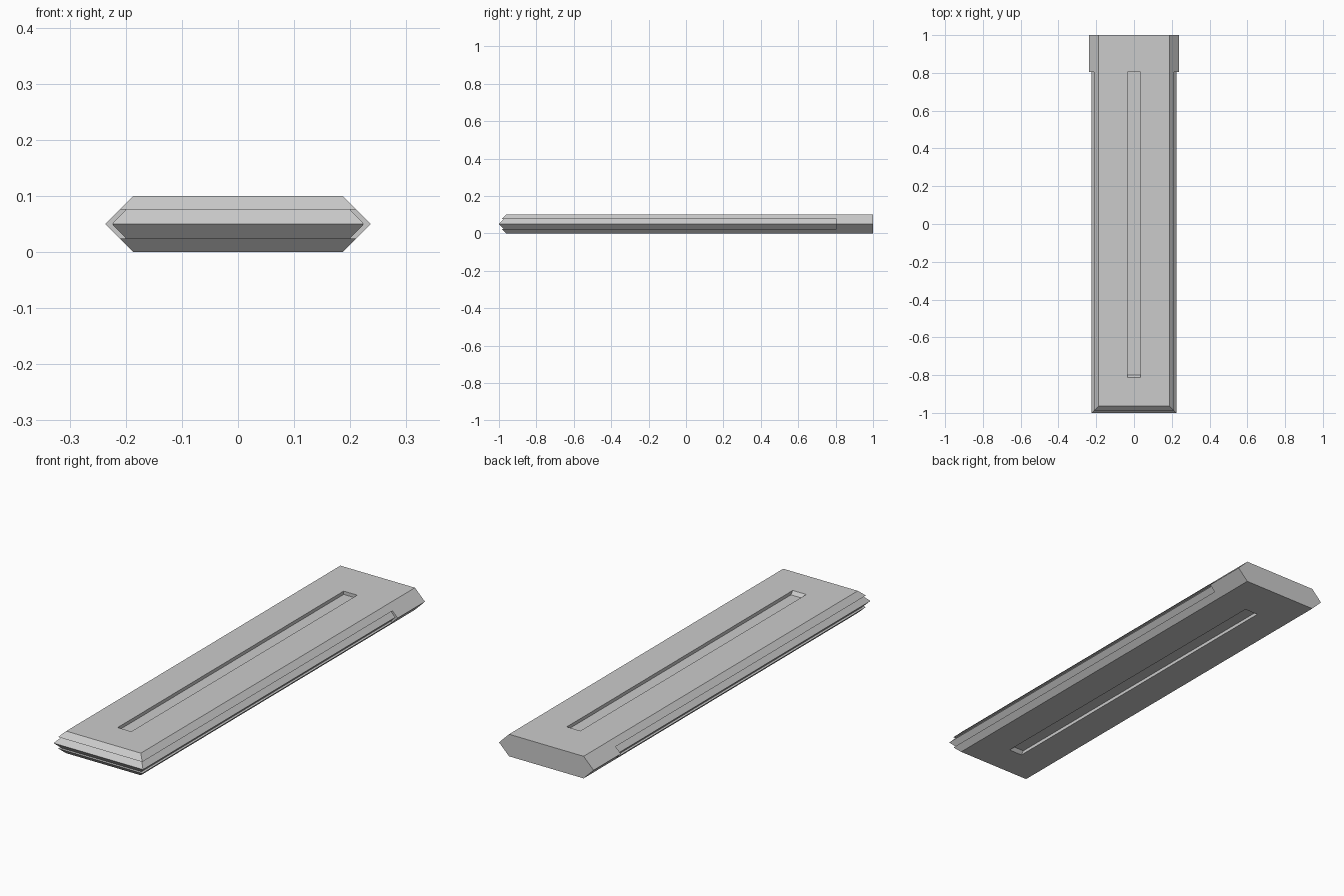
import bpy, bmesh

if "Cube" in bpy.data.objects:
    bpy.data.objects.remove(bpy.data.objects["Cube"])

MID, BACK, STEP = 0.05, 1.0, 0.805
bm = bmesh.new()


def face(*pts):
    bm.faces.new([bm.verts.new(p) for p in pts])


# Profile levels: (outward offset from the flat face edge, height above mid plane)
HALF, FRONT = 0.187, -0.963
levels = [(0, 0.05), (0.024, 0.026), (0.0125, 0.026), (0.0375, 0.0)]
tip = (0.05, 0.0)                      # edge of the plain rear end
slot_w, slot_f, slot_b, depth = 0.034, -0.813, 0.805, 0.015

for s in (1, -1):                      # upper and lower halves
    def P(x, y, h):
        return (x, y, MID + s * h)

    # Stepped bevels along the front and both sides
    for (o1, h1), (o2, h2) in zip(levels, levels[1:]):
        w1, w2, f1, f2 = HALF + o1, HALF + o2, FRONT - o1, FRONT - o2
        face(P(-w1, f1, h1), P(w1, f1, h1), P(w2, f2, h2), P(-w2, f2, h2))
        for m in (1, -1):
            face(P(m*w1, f1, h1), P(m*w1, STEP, h1), P(m*w2, STEP, h2), P(m*w2, f2, h2))

    # Plain bevel of the rear end, and the ledge where the step stops
    edge = [levels[0], levels[1], tip]
    for m in (1, -1):
        for (o1, h1), (o2, h2) in zip(edge, edge[1:]):
            a, b = m * (HALF + o1), m * (HALF + o2)
            face(P(a, STEP, h1), P(a, BACK, h1), P(b, BACK, h2), P(b, STEP, h2))
        face(*[P(m * (HALF + o), STEP, h) for o, h in levels[1:] + [tip]])

    # Flat face framing the slot, slot walls and floor
    outer = [(-HALF, FRONT), (HALF, FRONT), (HALF, BACK), (-HALF, BACK)]
    rim = [(-slot_w, slot_f), (slot_w, slot_f), (slot_w, slot_b), (-slot_w, slot_b)]
    floor = [(x, y + (0.013 if y < 0 else 0)) for x, y in rim]
    h = 0.05
    for i in range(4):
        j = (i + 1) % 4
        face(P(*outer[i], h), P(*outer[j], h), P(*rim[j], h), P(*rim[i], h))
        face(P(*rim[i], h), P(*rim[j], h), P(*floor[j], h - depth), P(*floor[i], h - depth))
    face(*[P(x, y, h - depth) for x, y in floor])

# Rear end cap
half = [(HALF + o, h) for o, h in edge]
right = half + [(x, -h) for x, h in half[1::-1]]
face(*[(x, BACK, MID + h) for x, h in right + [(-x, h) for x, h in right[::-1]]])

bmesh.ops.remove_doubles(bm, verts=bm.verts, dist=1e-5)
bmesh.ops.recalc_face_normals(bm, faces=bm.faces)
mesh = bpy.data.meshes.new("slotted_bar")
bm.to_mesh(mesh)
bm.free()
bpy.context.collection.objects.link(bpy.data.objects.new("slotted_bar", mesh))
